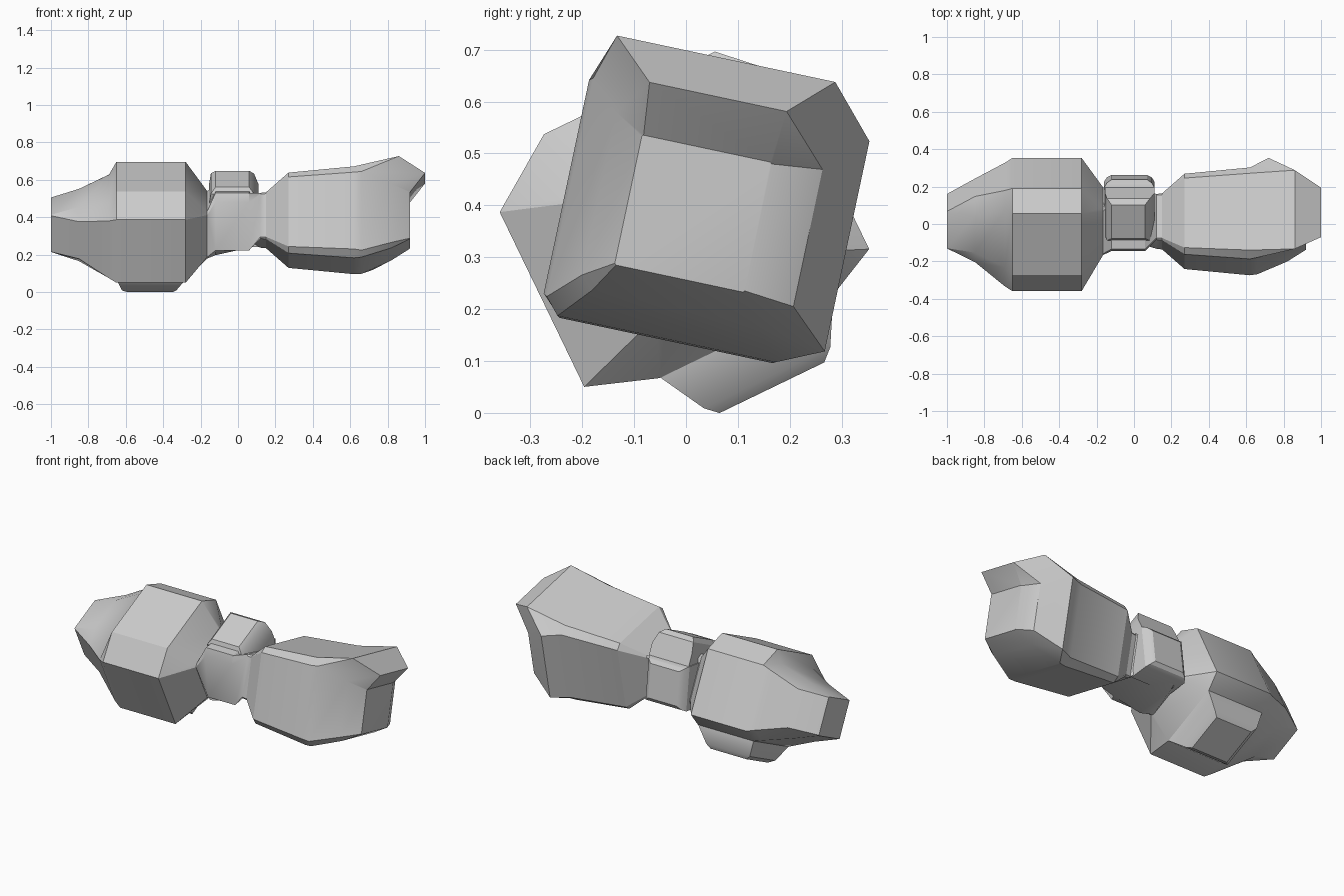
import bpy, bmesh
from math import radians, sin, cos

if "Cube" in bpy.data.objects:
    bpy.data.objects.remove(bpy.data.objects["Cube"])


def finish(name, rings):
    """Skin a stack of vertex rings, cap both ends and shade by angle."""
    bm = bmesh.new()
    loops = [[bm.verts.new(p) for p in ring] for ring in rings]
    n = len(loops[0])
    for a, b in zip(loops, loops[1:]):
        for i in range(n):
            bm.faces.new((a[i], a[(i + 1) % n], b[(i + 1) % n], b[i]))
    bm.faces.new(loops[0])
    bm.faces.new(loops[-1])
    bmesh.ops.recalc_face_normals(bm, faces=bm.faces)
    me = bpy.data.meshes.new(name)
    bm.to_mesh(me)
    bm.free()
    ob = bpy.data.objects.new(name, me)
    bpy.context.collection.objects.link(ob)
    bpy.ops.object.select_all(action='DESELECT')
    ob.select_set(True)
    bpy.context.view_layer.objects.active = ob
    bpy.ops.object.shade_smooth_by_angle(angle=radians(30))
    return ob


def point(centre, angle, side, x, d, t):
    """Point at distance d along a side's normal, shifted t along the side."""
    a = radians(angle + 90 - 90 * side)
    return (x, centre[0] + d * cos(a) + t * sin(a),
            centre[1] + d * sin(a) - t * cos(a))


def octagons(centre, angle, rows):
    """Chamfered squares: (x, distance, half width) per side, or one for all."""
    rings = []
    for row in rows:
        sides = row if len(row) == 4 else [row] * 4
        rings.append([point(centre, angle, k, x, d, s * w)
                      for k, (x, d, w) in enumerate(sides) for s in (-1, 1)])
    return rings


def pad(name, centre, angle, side, rows, shift=0):
    """Tapered block standing on one side: rows of (distance, x0, x1, half width)."""
    finish(name, [[point(centre, angle, side, x, d, t + shift)
                   for x, t in ((x0, -w), (x1, -w), (x1, w), (x0, w))]
                  for d, x0, x1, w in rows])


LEFT, RIGHT, MID = (0.015, 0.36), (0.014, 0.384), (0.015, 0.37)
TILT = 25.8


# side order: top, back, bottom, front
def left_body(x):
    return [(x, .285, .183), (x, .285, .187), (x, .235, .187), (x, .325, .187)]


# Twisted main body: left block, neck, right block
left = octagons(LEFT, TILT, [
    (-1.0, .11, .107),
    [(-.85, .16, .11), (-.85, .20, .11), (-.85, .163, .11), (-.85, .19, .11)],
    [(-.69, .215, .17), (-.69, .265, .17), (-.69, .22, .17), (-.69, .305, .17)],
    left_body(-.65),
    left_body(-.28),
    (-.165, .14, .125),
])
neck = octagons(MID, 7, [
    [(x, .178, .128), (x, .175, .13), (x, b, .128), (x, .145, .13)]
    for x, b in ((-.12, .158), (.06, .118))])
right = octagons(RIGHT, -12, [
    (.12, .125, .117),
    (.15, .128, .118),
    (.27, .22, .19),
    (.62, .25, .21),
    [(.86, .305, .215), (.72, .303, .207), (.66, .247, .215), (.66, .243, .215)],
    [(1.0, .23, .135), (.87, .226, .135), (.82, .185, .16), (.82, .185, .16)],
    (.92, .128, .125),
])
finish("body", left + neck + right)

# Raised pads on the upper back of the neck
pad("top_pad", MID, TILT, 0, [(.05, -.155, .11, .125), (.12, -.155, .11, .125),
                              (.185, -.145, .085, .125), (.212, -.12, .06, .1)], .1)
pad("back_pad", MID, 7, 1, [(.08, -.16, .11, .13), (.195, -.16, .11, .13),
                            (.22, -.145, .095, .12), (.235, -.12, .07, .1)], .01)

# Raised block under the left part
pad("bottom_pad", LEFT, TILT, 2, [(.2, -.65, -.28, .185), (.235, -.65, -.28, .185),
                                  (.325, -.62, -.33, .135), (.346, -.59, -.35, .112)])
